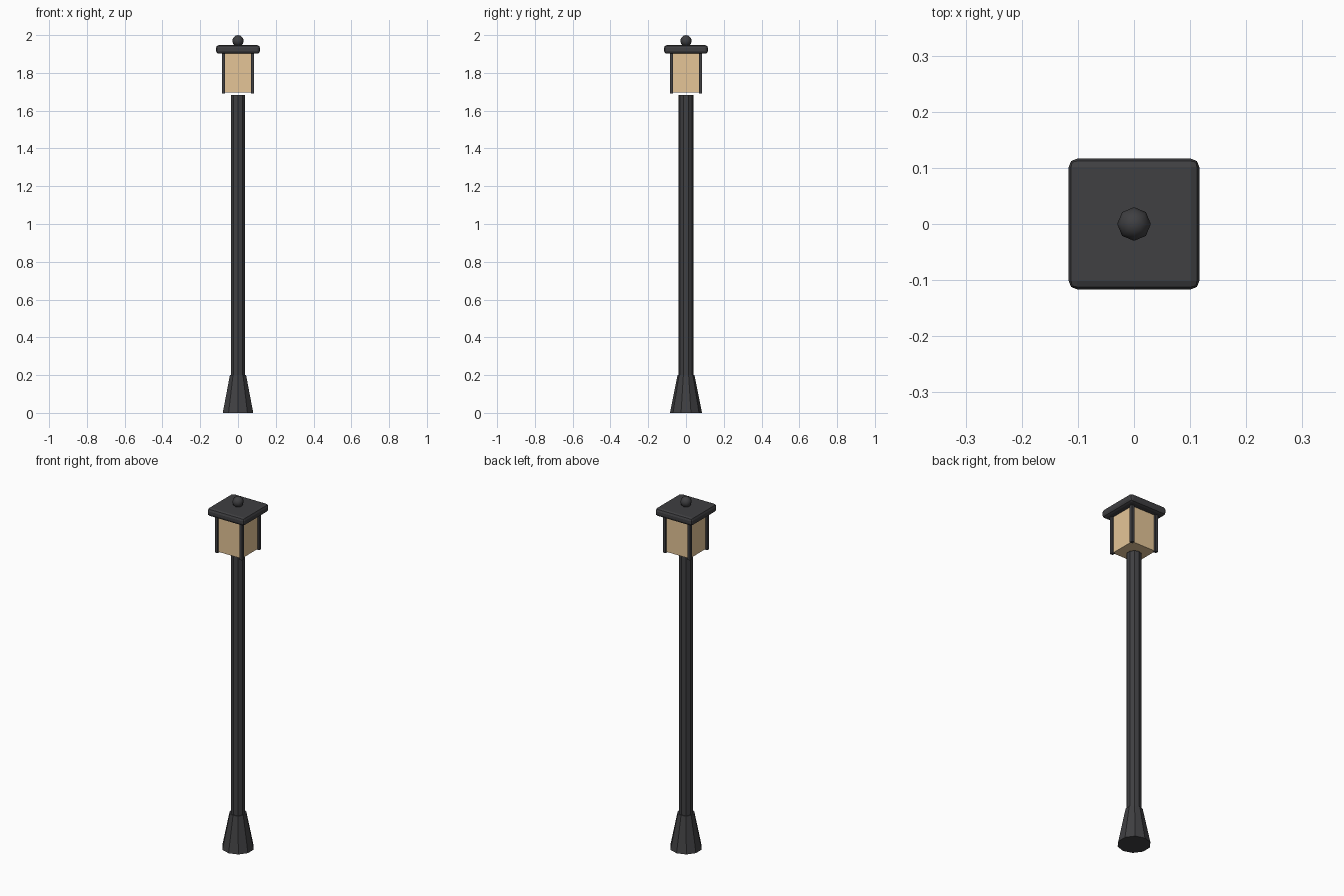
import bpy

if "Cube" in bpy.data.objects:
    bpy.data.objects.remove(bpy.data.objects["Cube"])

def material(name, color):
    m = bpy.data.materials.new(name)
    m.diffuse_color = (*color, 1)
    m.use_nodes = True
    m.node_tree.nodes["Principled BSDF"].inputs["Base Color"].default_value = m.diffuse_color
    return m

METAL = material("dark_metal", (0.05, 0.05, 0.054))
GLASS = material("warm_glass", (0.78, 0.56, 0.31))

def finish(name, mat):
    ob = bpy.context.object
    ob.name = name
    ob.data.materials.append(mat)
    return ob

def box(name, center, size, mat):
    bpy.ops.mesh.primitive_cube_add(size=1, location=center)
    ob = finish(name, mat)
    ob.scale = size
    bpy.ops.object.transform_apply(location=False, rotation=False, scale=True)
    return ob

def cone(name, r1, r2, z1, z2, mat):
    bpy.ops.mesh.primitive_cone_add(vertices=10, radius1=r1, radius2=r2,
                                    depth=z2 - z1, location=(0, 0, (z1 + z2) / 2))
    return finish(name, mat)

# Flared foot and ten-sided pole
cone("base", 0.085, 0.045, 0.0, 0.2, METAL)
cone("pole", 0.039, 0.039, 0.1, 1.682, METAL)

# Lantern glass with four corner bars
box("lantern_glass", (0, 0, 1.8), (0.152, 0.152, 0.21), GLASS)
for i, (sx, sy) in enumerate([(-1, -1), (1, -1), (1, 1), (-1, 1)]):
    box(f"corner_bar_{i + 1}", (sx * 0.077, sy * 0.077, 1.798),
        (0.017, 0.017, 0.215), METAL)

# Roof slab with rounded edges
roof = box("roof", (0, 0, 1.924), (0.233, 0.233, 0.045), METAL)
bevel = roof.modifiers.new("rounded_edges", 'BEVEL')
bevel.width = 0.015
bevel.segments = 2

# Ball finial
bpy.ops.mesh.primitive_uv_sphere_add(segments=8, ring_count=6, radius=0.03,
                                     location=(0, 0, 1.97))
finish("finial", METAL)
bpy.ops.object.shade_smooth()
